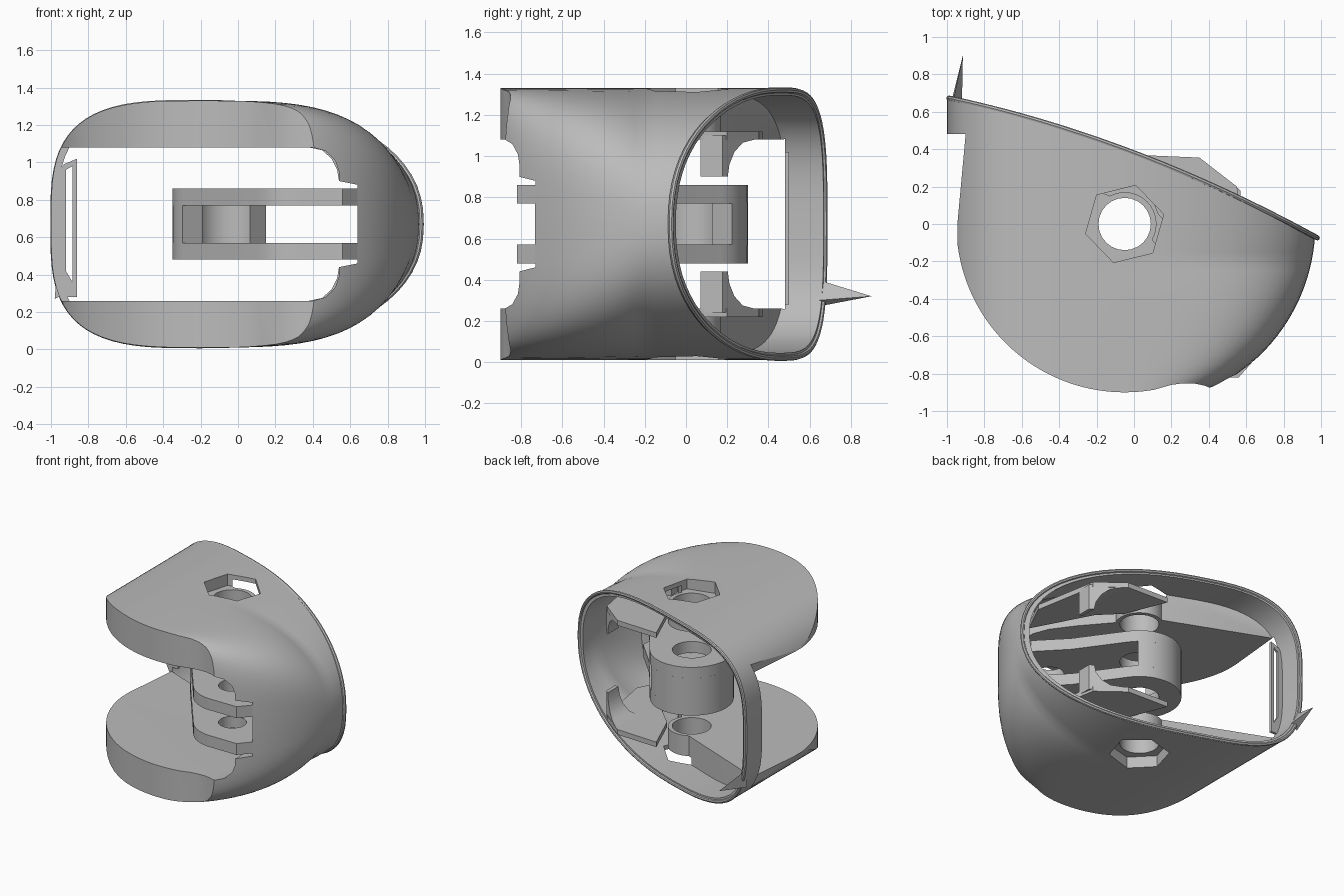
import bpy, bmesh, math

if "Cube" in bpy.data.objects:
    bpy.data.objects.remove(bpy.data.objects["Cube"], do_unlink=True)

MID = 0.67             # mirror height of the housing
HINGE = (-0.05, 0.0)   # pivot axis
PIN = (0.33, -0.54)    # second pin, nearer the front

grey = bpy.data.materials.new("plain grey")
grey.use_nodes = True
grey.diffuse_color = (0.5, 0.5, 0.5, 1)
grey.node_tree.nodes["Principled BSDF"].inputs["Base Color"].default_value = (0.5, 0.5, 0.5, 1)


def make(name, bm):
    bmesh.ops.recalc_face_normals(bm, faces=bm.faces)
    me = bpy.data.meshes.new(name)
    bm.to_mesh(me)
    bm.free()
    me.materials.append(grey)
    ob = bpy.data.objects.new(name, me)
    bpy.context.collection.objects.link(ob)
    return ob


def loft(name, rings):
    bm = bmesh.new()
    loops = [[bm.verts.new(p) for p in ring] for ring in rings]
    n = len(loops[0])
    for a, b in zip(loops, loops[1:]):
        for i in range(n):
            j = (i + 1) % n
            bm.faces.new((a[i], a[j], b[j], b[i]))
    bm.faces.new(loops[0])
    bm.faces.new(loops[-1][::-1])
    return make(name, bm)


def plan_prism(name, pts, z0, z1):
    return loft(name, [[(x, y, z) for x, y in pts] for z in (z0, z1)])


def front_prism(name, pts, y0, y1):
    return loft(name, [[(x, y, z) for x, z in pts] for y in (y0, y1)])


def combine(ob, tool, op="DIFFERENCE"):
    mod = ob.modifiers.new("cut", "BOOLEAN")
    mod.object, mod.operation, mod.solver = tool, op, "EXACT"
    graph = bpy.context.evaluated_depsgraph_get()
    me = bpy.data.meshes.new_from_object(ob.evaluated_get(graph))
    ob.modifiers.clear()
    ob.data = me
    bpy.data.objects.remove(tool, do_unlink=True)


def arc(c, r, a0, a1, n):
    angles = [math.radians(a0 + (a1 - a0) * i / n) for i in range(n + 1)]
    return [(c[0] + r * math.cos(a), c[1] + r * math.sin(a)) for a in angles]


def disc(c, r, n, turn=0):
    return arc(c, r, turn, turn + 360, n)[:-1]


# Housing cross-section: a lopsided rounded oval, boxier and narrower to the front
def reach(y):
    return 0.97 * math.sqrt(1 - 1.05 * min(y, 0) ** 2)


def section(y, inset=0.0, right=None, n=72):
    out = []
    front = min(1, max(0, (-0.2 - y) / 0.68))
    for i in range(n):
        c, s = math.cos(math.tau * i / n), math.sin(math.tau * i / n)
        e = 2 / (2.3 + 2.2 * front) if c > 0 else 2 / 3.3
        half = (right or reach(y)) + 0.2 - inset if c > 0 else 0.8 - inset
        out.append((-0.2 + math.copysign(half * abs(c) ** e, c),
                    MID + math.copysign((0.66 - inset) * abs(s) ** e, s)))
    return out


def hull_loft(name, inset):
    ys = [-0.95 + 0.05 * i for i in range(36)]
    return loft(name, [[(x, y, z) for x, z in section(y, inset)] for y in ys])


def rim_y(x):
    return 0.38 - 0.38 * x - 0.085 * x * x


# Housing: loft trimmed to its plan outline
housing = hull_loft("housing", 0)
outline = arc(HINGE, 0.9, 183, 280, 40)
outline += [(0.2, -0.86), (0.26, -0.852), (0.32, -0.852), (0.38, -0.865), (0.44, -0.89), (1.2, -0.89)]
outline += [(1.2 - 0.1 * i, rim_y(1.2 - 0.1 * i)) for i in range(24)]
outline += [(-1.1, 0.48), (-0.9, 0.48)]
combine(housing, plan_prism("trim", outline, -1, 3), "INTERSECT")

# Hollow behind the rim, wrapping closely round the pivot
hollow = hull_loft("hollow", 0.035)
hollow_plan = [(-1.2, 0.46), (-0.9, 0.46)] + arc(HINGE, 0.17, 118, -30, 16)
hollow_plan += [(0.28, -0.3), (0.5, -0.6), (0.75, -0.55), (1.2, -0.4), (1.2, 1.5), (-1.2, 1.5)]
combine(hollow, plan_prism("hollow_trim", hollow_plan, -1, 3), "INTERSECT")
combine(housing, hollow)

# Open jaw between the two cheek plates
half = [(-2, 0.41), (0.4, 0.41), (0.47, 0.39), (0.52, 0.34), (0.54, 0.28), (0.54, 0.23), (0.64, 0.21)]
jaw = [(x, MID + z) for x, z in half] + [(x, MID - z) for x, z in reversed(half)]
combine(housing, front_prism("jaw", jaw, -2, 0.475))

# Pivot holes with hexagonal nut recesses
combine(housing, plan_prism("pivot_hole", disc(HINGE, 0.14, 24), -1, 3))
for z0, z1 in ((1.24, 2), (-1, 0.1)):
    combine(housing, plan_prism("nut_recess", disc(HINGE, 0.215, 6, 14), z0, z1))

# Rim lip
curve = bpy.data.curves.new("rim_lip", "CURVE")
curve.dimensions = "3D"
curve.bevel_depth, curve.bevel_resolution = 0.014, 2
ring = section(0.5, 0.01, 0.99)
spline = curve.splines.new("POLY")
spline.points.add(len(ring) - 1)
for p, (x, z) in zip(spline.points, ring):
    p.co = (x, rim_y(x), z, 1)
spline.use_cyclic_u = True
lip_curve = bpy.data.objects.new("rim_lip_path", curve)
bpy.context.collection.objects.link(lip_curve)
lip_mesh = bpy.data.meshes.new_from_object(
    lip_curve.evaluated_get(bpy.context.evaluated_depsgraph_get()))
bpy.data.objects.remove(lip_curve, do_unlink=True)
lip_mesh.materials.clear()
lip_mesh.materials.append(grey)
rim_lip = bpy.data.objects.new("rim_lip", lip_mesh)
bpy.context.collection.objects.link(rim_lip)

# Slotted side strap joining the cheeks
strap_outline = [(-0.98, 0.42), (-0.93, 0.28), (-0.86, 0.28), (-0.86, 1.02), (-0.93, 0.99), (-0.98, 0.92)]
strap = front_prism("side_strap", strap_outline, 0.48, 0.5)
slot = [(-0.92, 0.42), (-0.885, 0.36), (-0.885, 0.98), (-0.92, 0.96)]
combine(strap, front_prism("strap_slot", slot, 0.3, 0.7))

# Hinge arm: two prongs with rounded fronts, joined by a C-shaped web round the pivot
prong_plan = arc(HINGE, 0.3, 35, 215, 24) + arc(PIN, 0.28, 215, 275, 12)
prong_plan += [(0.56, -0.82), (0.64, -0.73), (0.64, -0.38), (0.44, -0.17)]
for name, z in (("lower_prong", 0.48), ("upper_prong", 0.77)):
    prong = plan_prism(name, prong_plan, z, z + 0.09)
    for centre, r in ((HINGE, 0.14), (PIN, 0.1)):
        combine(prong, plan_prism("pin_hole", disc(centre, r, 24), 0, 2))
web_plan = arc(HINGE, 0.3, 48, 215, 24) + arc(HINGE, 0.17, 215, 48, 20)
plan_prism("hinge_web", web_plan, 0.565, 0.775)

# Ledges with curved corner brackets inside the housing, mirrored top and bottom
ledge = [(0, 0.37), (0.35, 0.355), (0.55, 0.2), (0.64, -0.3), (0.52, -0.55), (0.28, -0.1), (0.13, 0.05)]
corner = [(0.38, 0.41), (0.45, 0.395), (0.5, 0.35), (0.53, 0.29), (0.54, 0.23),
          (0.57, 0.23), (0.57, 0.43), (0.38, 0.43)]
for side, s in (("upper", 1), ("lower", -1)):
    plan_prism(side + "_ledge", ledge, MID + 0.41 * s, MID + 0.45 * s)
    loft(side + "_bracket", [[(x, 0.07, MID + s * z) for x, z in corner],
                             [(x, 0.64 - 0.81 * x, MID + s * z) for x, z in corner]])

# Small pointed tab on the rim
bm = bmesh.new()
corners = [bm.verts.new(p) for p in
           ((-0.98, 0.64, 0.27), (-0.92, 0.64, 0.3), (-0.97, 0.64, 0.4), (-0.915, 0.9, 0.32))]
for f in ((0, 1, 2), (0, 1, 3), (1, 2, 3), (2, 0, 3)):
    bm.faces.new([corners[i] for i in f])
make("rim_tab", bm)

# Smooth shading with sharp edges kept
bpy.ops.object.select_all(action="DESELECT")
for ob in bpy.context.collection.objects:
    if ob.type == "MESH" and grey.name in ob.data.materials:
        ob.select_set(True)
        bpy.context.view_layer.objects.active = ob
bpy.ops.object.shade_smooth_by_angle(angle=math.radians(30))
